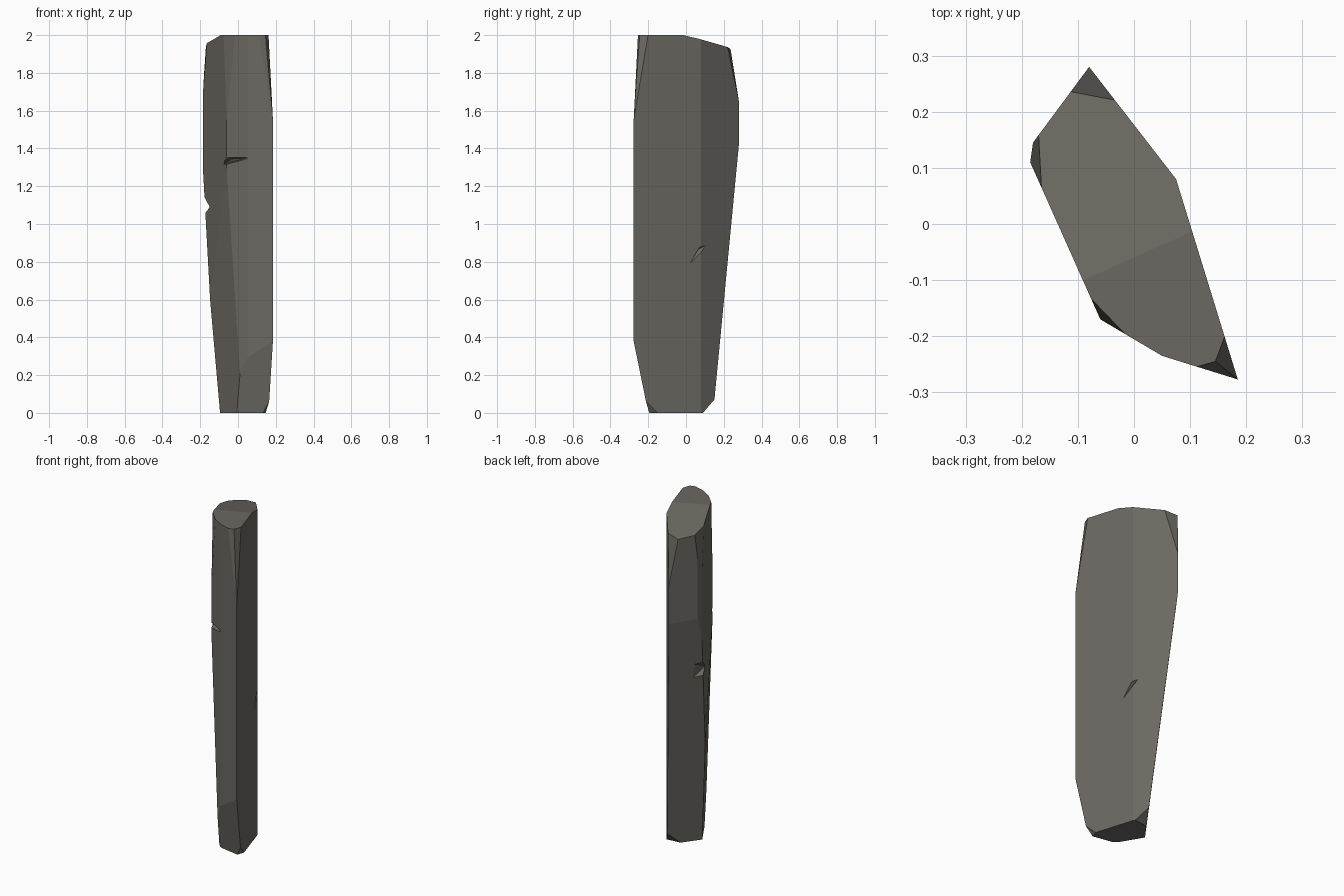
import bpy, bmesh
from mathutils import Vector

if "Cube" in bpy.data.objects:
    bpy.data.objects.remove(bpy.data.objects["Cube"])

stone = bpy.data.materials.new("warm grey stone")
stone.diffuse_color = (0.15, 0.14, 0.122, 1)
stone.use_nodes = True
stone.node_tree.nodes["Principled BSDF"].inputs["Base Color"].default_value = stone.diffuse_color
CENTRE = Vector((0, 0, 1))


def make_object(name, bm):
    bmesh.ops.recalc_face_normals(bm, faces=bm.faces)
    mesh = bpy.data.meshes.new(name)
    bm.to_mesh(mesh)
    bm.free()
    mesh.materials.append(stone)
    ob = bpy.data.objects.new(name, mesh)
    bpy.context.collection.objects.link(ob)
    return ob


def chip(bm, a, b, c):
    """Slice away everything outside the plane through three points."""
    a, b, c = Vector(a), Vector(b), Vector(c)
    n = (b - a).cross(c - a).normalized()
    if n.dot(CENTRE - a) > 0:
        n = -n
    res = bmesh.ops.bisect_plane(
        bm, geom=bm.verts[:] + bm.edges[:] + bm.faces[:], dist=1e-5,
        plane_co=a, plane_no=n, clear_outer=True)
    edges = [e for e in bm.edges if e.is_boundary]
    if edges:
        bmesh.ops.contextual_create(bm, geom=edges)


# Slab: plan outline extruded to full height
outline = [(-0.08, 0.28), (-0.18, 0.145), (-0.185, 0.11), (-0.06, -0.17),
           (0.05, -0.235), (0.185, -0.277), (0.075, 0.08)]
bm = bmesh.new()
base = bm.faces.new([bm.verts.new((x, y, 0)) for x, y in outline])
ext = bmesh.ops.extrude_face_region(bm, geom=[base])
bmesh.ops.translate(bm, vec=(0, 0, 2),
                    verts=[v for v in ext["geom"] if isinstance(v, bmesh.types.BMVert)])

# Tapers, sloped top and chipped corners
chips = [
    ((-0.08, 0.28, 1.42), (0.02, 0.15, 0.07), (-0.095, -0.02, 0)),        # back taper
    ((-0.06, -0.17, 1.3), (0.01, -0.21, 0.2), (-0.095, -0.02, 0)),        # left taper
    ((-0.09, -0.1, 2), (0.1, -0.015, 2), (-0.03, 0.22, 1.937)),           # sloped top
    ((-0.08, 0.28, 1.65), (-0.11, 0.235, 1.928), (-0.03, 0.22, 1.937)),   # back top
    ((-0.185, 0.11, 1.7), (-0.165, 0.065, 1.957), (-0.17, 0.16, 1.938)),  # left top
    ((0.185, -0.277, 1.55), (0.145, -0.245, 2), (0.16, -0.205, 2)),       # right top
    ((0.185, -0.277, 1.55), (0.11, -0.255, 2), (0.145, -0.245, 2)),       # front top
    ((-0.06, -0.17, 1.55), (-0.07, -0.14, 2), (-0.02, -0.192, 2)),        # front left top
    ((0.185, -0.277, 0.38), (0.01, -0.21, 0.2), (0.165, -0.21, 0.05)),    # front foot
    ((0.165, -0.21, 0.06), (0.13, -0.2, 0), (0.15, -0.14, 0)),            # right foot
    ((0.01, -0.205, 0.06), (-0.02, -0.15, 0), (0.04, -0.195, 0)),         # front left foot
    ((0.025, 0.15, 0.07), (-0.03, 0.08, 0), (0.07, 0.09, 0)),             # back foot
]
for p in chips:
    chip(bm, *p)
slab = make_object("standing_stone", bm)

# Nicks: thin wedges cut out of the edges
nicks = [
    # front left edge
    [(-0.09, -0.22, 1.30), (-0.075, -0.21, 1.37), (0.06, -0.26, 1.345),
     (0.05, -0.23, 1.35), (-0.07, -0.12, 1.32), (-0.03, -0.165, 1.345)],
    # right edge
    [(0.093, 0.02, 0.79), (0.057, 0.125, 0.90), (0.10, 0.075, 0.885),
     (0.09, 0.10, 0.86), (0.06, 0.065, 0.865)],
    # left edge
    [(-0.22, 0.10, 1.03), (-0.22, 0.10, 1.18), (-0.144, 0.09, 1.095),
     (-0.15, 0.03, 1.09), (-0.13, 0.19, 1.03), (-0.15, 0.20, 1.17)],
]
for pts in nicks:
    cb = bmesh.new()
    bmesh.ops.convex_hull(cb, input=[cb.verts.new(p) for p in pts])
    cutter = make_object("nick_cutter", cb)
    cutter.hide_render = True
    mod = slab.modifiers.new("nick", "BOOLEAN")
    mod.operation, mod.solver, mod.object = "DIFFERENCE", "EXACT", cutter
    bpy.context.view_layer.objects.active = slab
    bpy.ops.object.modifier_apply(modifier=mod.name)
    bpy.data.objects.remove(cutter)
